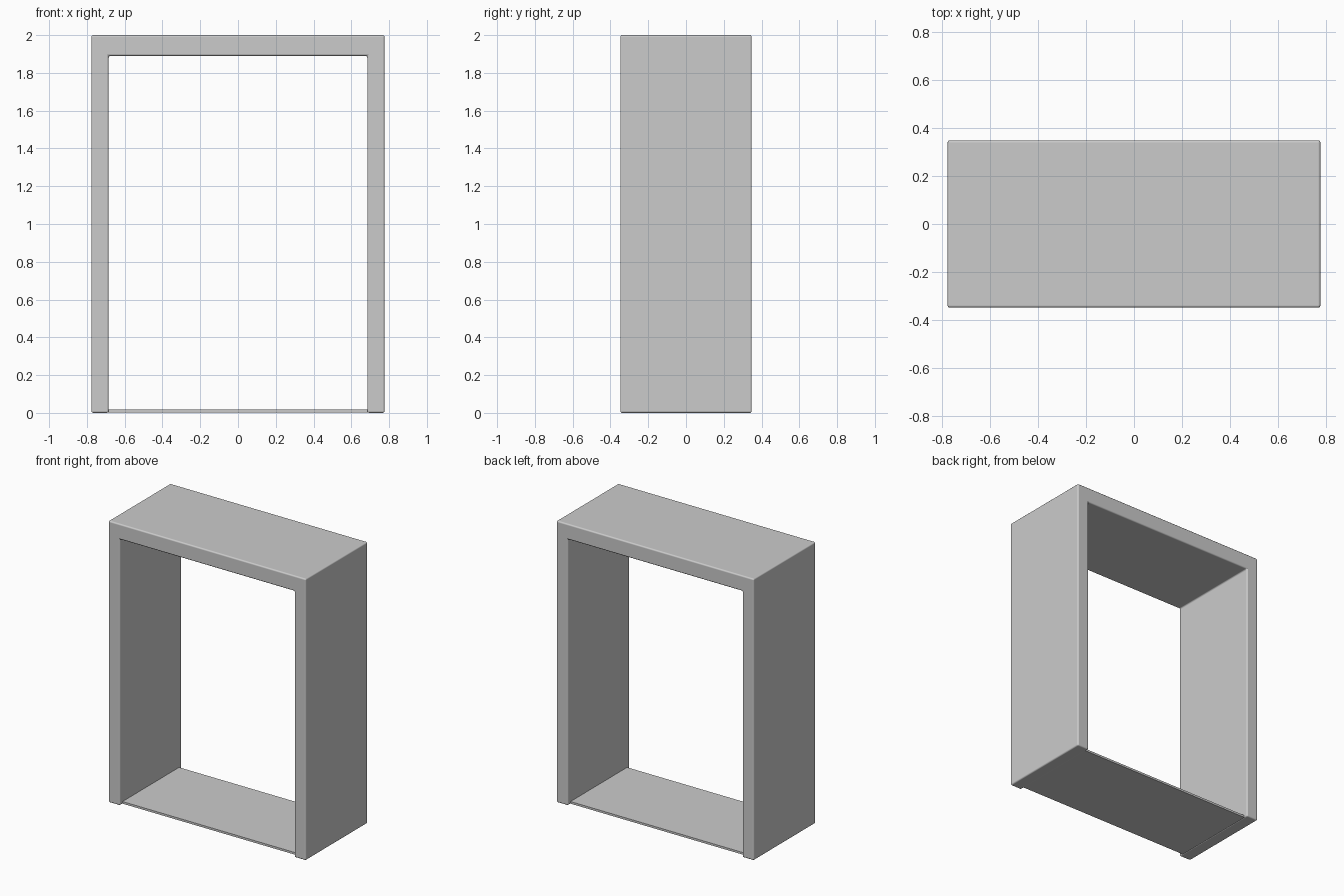
import bpy
import bmesh

if "Cube" in bpy.data.objects:
    bpy.data.objects.remove(bpy.data.objects["Cube"])

HALF_W, HALF_D, HEIGHT = 0.776, 0.348, 2.0
INNER_W, INNER_TOP = 0.685, 1.89


def extruded_part(name, profile, half_depth, bevel):
    """Extrude an x/z outline along y and round its edges slightly."""
    bm = bmesh.new()
    face = bm.faces.new([bm.verts.new((x, -half_depth, z)) for x, z in profile])
    out = bmesh.ops.extrude_face_region(bm, geom=[face])
    moved = [v for v in out["geom"] if isinstance(v, bmesh.types.BMVert)]
    bmesh.ops.translate(bm, verts=moved, vec=(0, 2 * half_depth, 0))
    bmesh.ops.recalc_face_normals(bm, faces=bm.faces)
    mesh = bpy.data.meshes.new(name)
    bm.to_mesh(mesh)
    bm.free()
    obj = bpy.data.objects.new(name, mesh)
    bpy.context.collection.objects.link(obj)
    if bevel:
        mod = obj.modifiers.new("soft_edges", 'BEVEL')
        mod.width = bevel
        mod.segments = 3
        mod.harden_normals = True
        for poly in mesh.polygons:
            poly.use_smooth = True
    return obj


# Frame: two side walls and a thicker lintel as one arch outline
right = [(INNER_W, INNER_TOP), (INNER_W, 0), (HALF_W, 0), (HALF_W, HEIGHT)]
left = [(-x, z) for x, z in reversed(right)]
extruded_part("door_frame", right + left, HALF_D, 0.01)

# Thin threshold, set slightly back from the frame's faces
w = INNER_W + 0.01
extruded_part("threshold", [(-w, 0.003), (w, 0.003), (w, 0.018), (-w, 0.018)],
              HALF_D - 0.03, 0)
